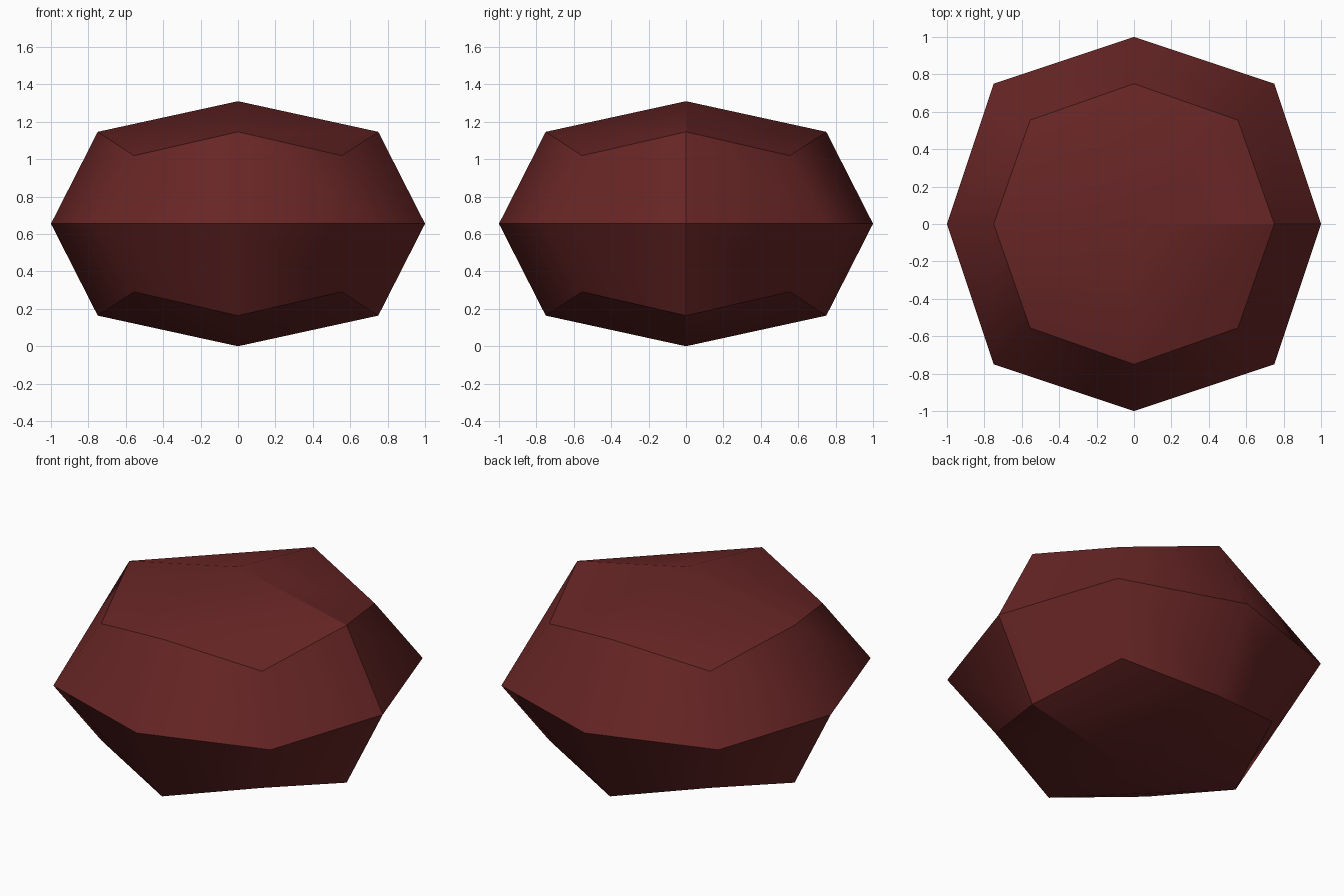
import bpy, bmesh

if "Cube" in bpy.data.objects:
    bpy.data.objects.remove(bpy.data.objects["Cube"])

HALF_HEIGHT = 0.655
# Pull-in by kind of point: face centre, edge middle, corner
PULL = {1: 1.0, 2: 0.75, 3: 5 / 9}

# Cube cut once each way, then rounded
bm = bmesh.new()
bmesh.ops.create_cube(bm, size=2)
bmesh.ops.subdivide_edges(bm, edges=bm.edges[:], cuts=1, use_grid_fill=True)


def is_crease(edge):
    """Waist, top and bottom rims, and one upright seam at the right."""
    a, b = (v.co for v in edge.verts)
    waist = abs(a.z) < 0.01 and abs(b.z) < 0.01
    rim = a.z * b.z > 0.9 and all(max(abs(p.x), abs(p.y)) > 0.9 for p in (a, b))
    seam = all(abs(p.y) < 0.01 and p.x > -0.01 for p in (a, b))
    return waist or rim or seam


for e in bm.edges:
    e.smooth = not is_crease(e)
for v in bm.verts:
    v.co *= PULL[sum(abs(c) > 0.5 for c in v.co)]
    v.co.z = (v.co.z + 1) * HALF_HEIGHT
for f in bm.faces:
    f.smooth = True
bmesh.ops.recalc_face_normals(bm, faces=bm.faces[:])

mesh = bpy.data.meshes.new("faceted_stone")
bm.to_mesh(mesh)
bm.free()
stone = bpy.data.objects.new("faceted_stone", mesh)
bpy.context.collection.objects.link(stone)

# Colour
red = bpy.data.materials.new("dark red")
red.diffuse_color = (0.138, 0.0185, 0.0185, 1)
red.use_nodes = True
red.node_tree.nodes["Principled BSDF"].inputs["Base Color"].default_value = red.diffuse_color
mesh.materials.append(red)
